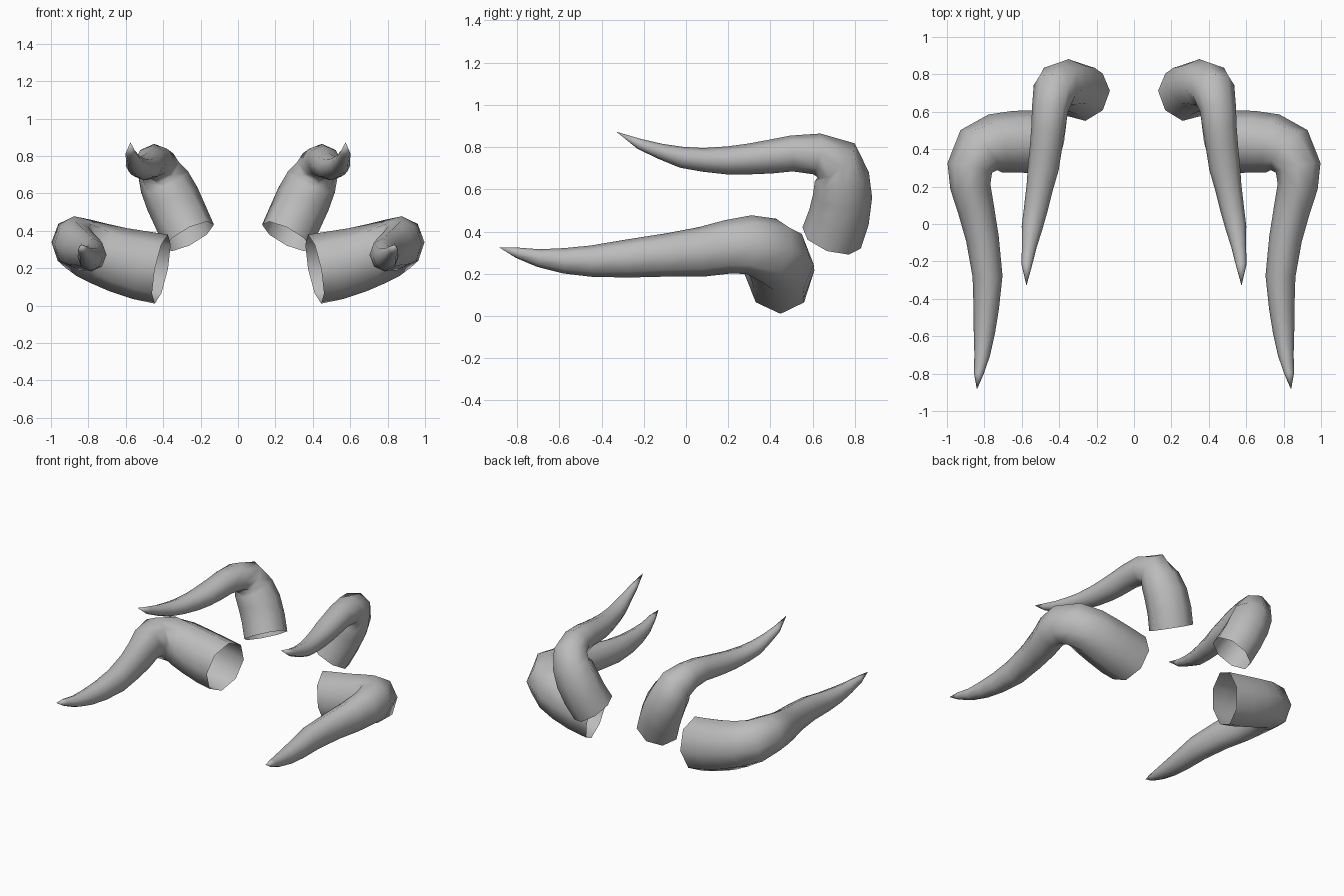
import bpy
import bmesh
from math import cos, sin, pi
from mathutils import Vector

cube = bpy.data.objects.get("Cube")
if cube:
    bpy.data.objects.remove(cube)

SIDES = 8

grey = bpy.data.materials.new("horn grey")
grey.use_nodes = True
colour = (0.5, 0.5, 0.5, 1)
grey.diffuse_color = colour
grey.node_tree.nodes["Principled BSDF"].inputs["Base Color"].default_value = colour

# Centre line stations: x, y, z, half width, half height
LOWER = [
    (.41, .44, .195, .165, .188), (.52, .44, .215, .168, .185),
    (.64, .44, .245, .165, .175), (.74, .43, .278, .16, .165),
    (.83, .395, .31, .145, .158), (.878, .30, .338, .122, .14),
    (.875, .20, .328, .108, .127), (.845, .08, .305, .098, .118),
    (.81, -.08, .29, .088, .103), (.783, -.28, .272, .08, .09),
    (.79, -.45, .26, .068, .074), (.80, -.58, .262, .057, .06),
    (.812, -.70, .275, .042, .042), (.83, -.80, .30, .026, .025),
]
UPPER = [
    (.26, .69, .37, .147, .147), (.305, .725, .47, .147, .145),
    (.35, .742, .57, .147, .14), (.392, .738, .66, .138, .13),
    (.425, .715, .735, .118, .118), (.448, .62, .768, .098, .098),
    (.46, .50, .77, .09, .085), (.472, .40, .755, .086, .08),
    (.485, .30, .744, .083, .073), (.503, .20, .737, .072, .067),
    (.525, .08, .74, .064, .056), (.545, -.02, .752, .056, .05),
    (.56, -.12, .78, .04, .037), (.573, -.22, .815, .028, .025),
]


def ring_axes(tangent, reference, is_up):
    """Width and height axes of a ring square to the centre line."""
    first = (reference - tangent * reference.dot(tangent)).normalized()
    second = tangent.cross(first)
    return (second, first) if is_up else (first, second)


def make_horn(name, stations, tip, start, reference, is_up, side):
    """Loft an open-based horn along its centre line to a pointed tip."""
    bm = bmesh.new()
    centres = [Vector(s[:3]) for s in stations] + [Vector(tip)]
    rings = []
    for i, (*_, half_w, half_h) in enumerate(stations):
        here = centres[i]
        if i == 0:
            tangent = Vector(start).normalized()
        else:
            before = (here - centres[i - 1]).normalized()
            after = (centres[i + 1] - here).normalized()
            tangent = (before + after).normalized()
        wide, high = ring_axes(tangent, reference, is_up)
        ring = []
        for k in range(SIDES):
            a = 2 * pi * k / SIDES
            p = here + wide * half_w * cos(a) + high * half_h * sin(a)
            ring.append(bm.verts.new((p.x * side, p.y, p.z)))
        rings.append(ring)

    # Walls between rings, then the point
    for low, high_ring in zip(rings, rings[1:]):
        for k in range(SIDES):
            n = (k + 1) % SIDES
            bm.faces.new((low[k], low[n], high_ring[n], high_ring[k]))
    point = bm.verts.new((tip[0] * side, tip[1], tip[2]))
    for k in range(SIDES):
        bm.faces.new((rings[-1][k], rings[-1][(k + 1) % SIDES], point))
    bmesh.ops.recalc_face_normals(bm, faces=bm.faces)
    for face in bm.faces:
        face.smooth = True

    mesh = bpy.data.meshes.new(name)
    bm.to_mesh(mesh)
    bm.free()
    mesh.materials.append(grey)
    obj = bpy.data.objects.new(name, mesh)
    bpy.context.collection.objects.link(obj)


# Two mirrored pairs of horns
for label, side in (("left", 1), ("right", -1)):
    make_horn(f"lower_horn_{label}", LOWER, (.84, -.885, .325),
              (1, .22, .2), Vector((0, 0, 1)), True, side)
    make_horn(f"upper_horn_{label}", UPPER, (.575, -.33, .873),
              (.45, .3, .84), Vector((1, 0, 0)), False, side)
